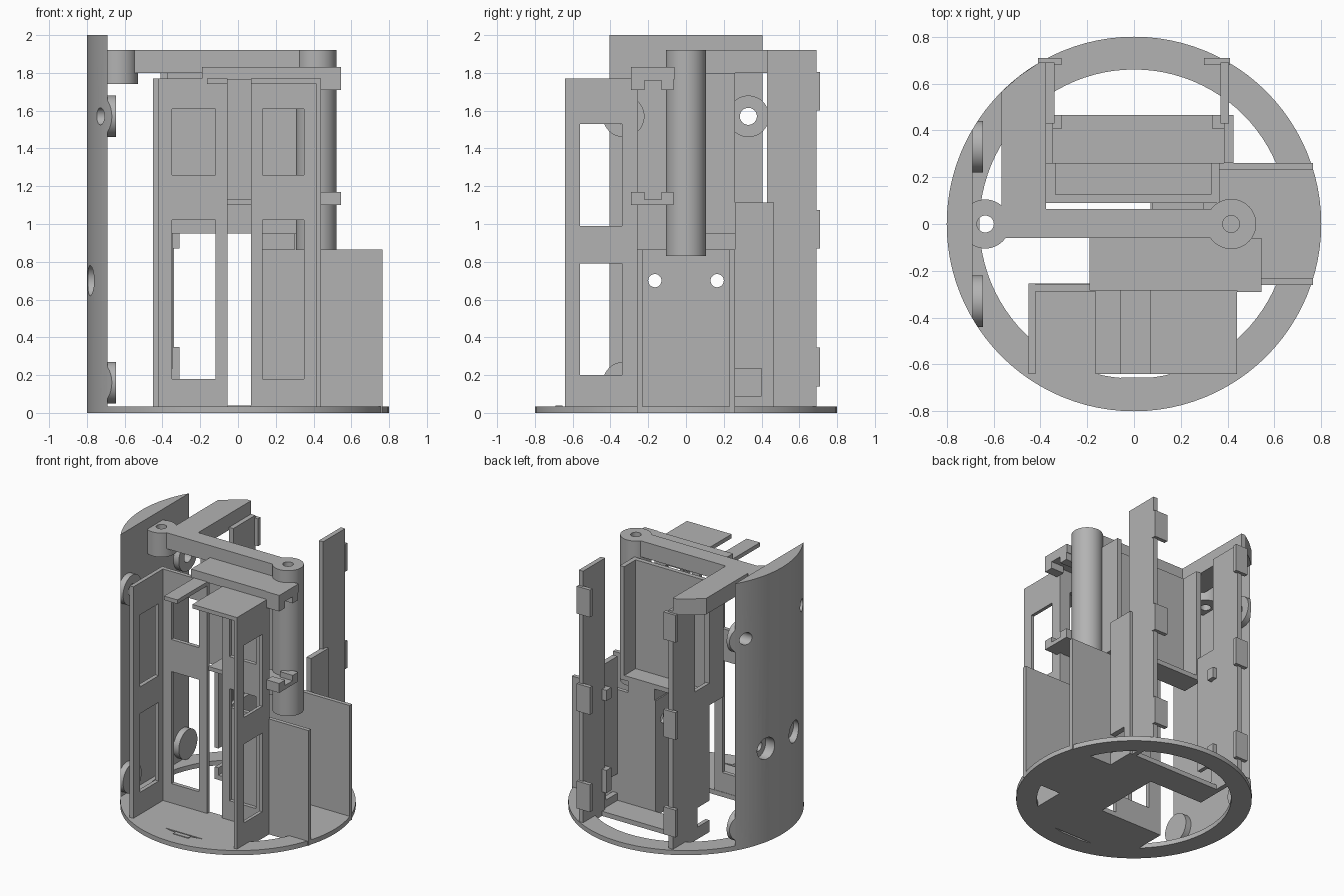
import bpy, bmesh, math
from mathutils import Matrix, Vector

if "Cube" in bpy.data.objects:
    bpy.data.objects.remove(bpy.data.objects["Cube"], do_unlink=True)

grey = bpy.data.materials.new("plain_grey")
grey.use_nodes = True
COLOUR = (0.45, 0.45, 0.45, 1)
grey.diffuse_color = COLOUR
grey.node_tree.nodes["Principled BSDF"].inputs["Base Color"].default_value = COLOUR


def finish(name, bm):
    bmesh.ops.recalc_face_normals(bm, faces=bm.faces)
    mesh = bpy.data.meshes.new(name)
    bm.to_mesh(mesh)
    bm.free()
    mesh.materials.append(grey)
    ob = bpy.data.objects.new(name, mesh)
    bpy.context.collection.objects.link(ob)
    return ob


def box(name, x, y, z):
    bm = bmesh.new()
    bmesh.ops.create_cube(bm, size=1)
    for v in bm.verts:
        v.co = Vector([(a + b) / 2 + c * (b - a) for (a, b), c in zip((x, y, z), v.co)])
    return finish(name, bm)


def cylinder(name, centre, radius, length, axis="Z", sides=48):
    bm = bmesh.new()
    bmesh.ops.create_cone(bm, cap_ends=True, segments=sides, radius1=radius,
                          radius2=radius, depth=length)
    if axis == "X":
        bm.transform(Matrix.Rotation(math.pi / 2, 4, "Y"))
    bm.transform(Matrix.Translation(centre))
    return finish(name, bm)


def prism(name, outline, z0, z1):
    bm = bmesh.new()
    face = bm.faces.new([bm.verts.new((px, py, z0)) for px, py in outline])
    top = bmesh.ops.extrude_face_region(bm, geom=[face])["geom"]
    for v in top:
        if isinstance(v, bmesh.types.BMVert):
            v.co.z = z1
    return finish(name, bm)


def combine(ob, tools, how="DIFFERENCE"):
    """Apply boolean tools one after another, then discard them."""
    for tool in tools:
        mod = ob.modifiers.new("cut", "BOOLEAN")
        mod.operation, mod.solver, mod.object = how, "EXACT", tool
        bpy.context.view_layer.objects.active = ob
        bpy.ops.object.modifier_apply(modifier=mod.name)
        bpy.data.objects.remove(tool, do_unlink=True)
    return ob


def smooth(ob):
    bpy.ops.object.select_all(action="DESELECT")
    ob.select_set(True)
    bpy.context.view_layer.objects.active = ob
    bpy.ops.object.shade_smooth_by_angle(angle=math.radians(30))


R, T = 0.8, 0.035          # outer radius, base thickness

# Base ring with its floor panels
ring = cylinder("base_ring", (0, 0, T / 2), R, T, sides=96)
combine(ring, [cylinder("c", (0, 0, T / 2), 0.66, 1, sides=96)])
smooth(ring)
box("front_floor", (-0.45, 0.44), (-0.64, -0.255), (0, T))
box("box_floor", (0.08, 0.765), (-0.26, 0.26), (0, T))
box("back_floor", (-0.375, 0.425), (0.26, 0.465), (0, T))
box("front_tongue", (-0.055, 0.07), (-0.69, -0.655), (0, T + 0.005))

# Curved outer wall: a circle segment with a flat inner face
half = math.asin(0.405 / R)
arc = [math.pi - half + 2 * half * i / 24 for i in range(25)]
wall = prism("curved_wall", [(R * math.cos(a), R * math.sin(a)) for a in arc], 0, 2)
cuts = []
for s in (-1, 1):
    cuts.append(cylinder("c", (-0.7, s * 0.165, 0.7), 0.035, 0.4, "X"))
    cuts.append(cylinder("c", (-0.82, s * 0.165, 0.7), 0.08, 0.2, "X"))
    for z in (0.16, 1.57):
        cuts.append(cylinder("c", (-0.7, s * 0.33, z), 0.045, 0.4, "X"))
combine(wall, cuts)
smooth(wall)

# Mounting rings on the inner face of the wall
for s, side in ((-1, "front"), (1, "back")):
    for z, level in ((0.16, "lower"), (1.57, "upper")):
        lug = cylinder(f"{level}_{side}_mount_ring", (-0.668, s * 0.33, z), 0.11, 0.046, "X")
        combine(lug, [cylinder("c", (-0.668, s * 0.33, z), 0.045, 0.2, "X")])
        combine(lug, [cylinder("c", (0, 0, 1), R, 3, sides=96)], "INTERSECT")
        smooth(lug)

# Front frame: two side plates and two back panels, all windowed
for name, x0, x1 in (("left_side_plate", 0.415, 0.44), ("right_side_plate", -0.45, -0.42)):
    plate = box(name, (x0, x1), (-0.64, -0.255), (0, 1.77))
    combine(plate, [box("c", (x0 - 1, x1 + 1), (-0.56, -0.34), z)
                    for z in ((0.2, 0.79), (0.99, 1.53))])
for name, x0, x1, w0, w1 in (("left_frame_panel", 0.07, 0.43, 0.13, 0.35),
                             ("right_frame_panel", -0.43, -0.055, -0.35, -0.12)):
    panel = box(name, (x0, x1), (-0.288, -0.258), (0, 1.77))
    combine(panel, [box("c", (w0, w1), (-1, 1), z) for z in ((0.18, 1.02), (1.26, 1.61))])
box("left_frame_lid", (0.07, 0.44), (-0.64, -0.258), (1.74, 1.77))
box("right_frame_lid", (-0.165, -0.055), (-0.64, -0.258), (1.74, 1.77))

# Open box on the side
box("box_front_plate", (0.07, 0.765), (-0.26, -0.23), (0, 0.865))
box("box_back_plate", (0.07, 0.765), (0.23, 0.26), (0, 0.865))
divider = box("box_end_plate", (0.07, 0.1), (-0.26, 0.26), (0, 0.865))
combine(divider, [cylinder("c", (0.08, s * 0.165, 0.7), 0.035, 0.3, "X") for s in (-1, 1)])
box("box_ledge", (0.08, 0.3), (0.065, 0.26), (0.865, 0.95))

# Top beam, its back arm and the two bosses
beam = prism("top_arm", [(-0.64, -0.06), (0.42, -0.06), (0.42, 0.065), (-0.375, 0.065),
                         (-0.375, 0.69), (-0.405, 0.69), (-0.49, 0.632),
                         (-0.565, 0.566), (-0.565, 0.065), (-0.64, 0.065)], 1.8, 1.92)
boss = cylinder("beam_boss", (-0.635, 0, 1.83), 0.105, 0.18)
rod = cylinder("support_rod", (0.415, 0, 1.375), 0.107, 1.09)
combine(beam, [cylinder("c", (-0.635, 0, 1.8), 0.036, 1), cylinder("c", (0.415, 0, 1.8), 0.036, 0.6)])
combine(boss, [cylinder("c", (-0.635, 0, 1.8), 0.036, 1)])
combine(rod, [cylinder("c", (0.415, 0, 1.8), 0.036, 0.6)])
for ob in (beam, boss, rod):
    smooth(ob)

# Clip brackets beside the rod
box("upper_bracket_bar", (-0.19, 0.545), (-0.285, -0.06), (1.765, 1.83))
box("lower_bracket_bar", (-0.055, 0.45), (-0.27, -0.065), (1.1, 1.13))
for name, z0, z1 in (("upper_clip", 1.71, 1.83), ("lower_clip", 1.1, 1.17)):
    clip = box(name, (0.44, 0.545), (-0.29, -0.065), (z0, z1))
    slot = (z0 - 0.1, z0 + 0.05) if z0 > 1.5 else (z1 - 0.04, z1 + 0.1)
    combine(clip, [box("c", (0.4, 0.6), (-0.22, -0.13), slot)])

# Tray standing behind the beam
box("tray_panel", (-0.375, 0.365), (0.09, 0.125), (0.95, 1.8))
box("tray_bottom", (-0.375, 0.365), (0.09, 0.26), (0.95, 0.985))
box("tray_left_rim", (0.33, 0.365), (0.09, 0.26), (0.95, 1.8))
box("tray_right_rim", (-0.375, -0.335), (0.09, 0.26), (0.95, 1.8))

# Lower back holder
for name, x0, x1 in (("left_holder_plate", 0.385, 0.425), ("right_holder_plate", -0.375, -0.345)):
    plate = box(name, (x0, x1), (0.26, 0.465), (0, 1.115))
    combine(plate, [box("c", (x0 - 1, x1 + 1), (0.2, 0.4), (0.09, 0.235))])
for name, x in (("left", (0.335, 0.39)), ("right", (-0.35, -0.31))):
    box(f"{name}_lower_stop", x, (0.405, 0.465), (0.18, 0.35))
    box(f"{name}_upper_stop", x, (0.405, 0.465), (0.87, 0.95))

# Tall back strips with snap tabs
for side, x, tab, top in (("left", (0.37, 0.405), (0.3, 0.41), 1.92),
                          ("right", (-0.375, -0.34), (-0.41, -0.31), 1.82)):
    box(f"{side}_back_strip", x, (0.43, 0.69), (0, top))
    for i, z in enumerate((0.14, 0.87, 1.6)):
        box(f"{side}_tab_{i + 1}", tab, (0.68, 0.71), (z, z + 0.205))
